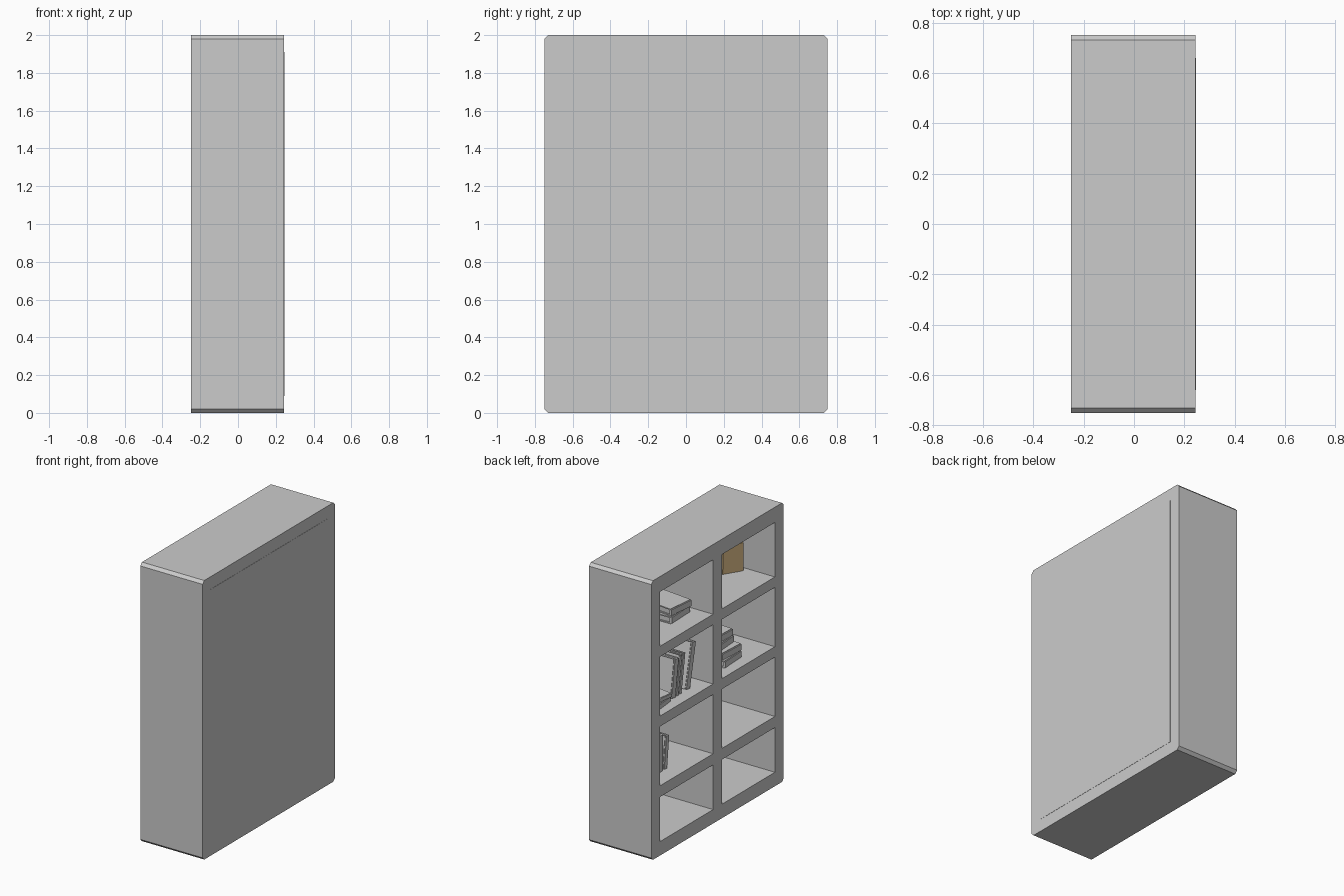
import bpy, bmesh
from math import radians, sin
from mathutils import Matrix, Vector

if "Cube" in bpy.data.objects:
    bpy.data.objects.remove(bpy.data.objects["Cube"])


def add_box(bm, lo, hi):
    size = Vector(hi) - Vector(lo)
    mid = (Vector(hi) + Vector(lo)) / 2
    m = Matrix.Translation(mid) @ Matrix.Diagonal((*size, 1))
    return bmesh.ops.create_cube(bm, size=1, matrix=m)["verts"]


def make_object(name, bm, mat=None):
    me = bpy.data.meshes.new(name)
    bm.to_mesh(me)
    bm.free()
    ob = bpy.data.objects.new(name, me)
    bpy.context.collection.objects.link(ob)
    if mat:
        me.materials.append(mat)
    return ob


# bookcase body: block with chamfered long edges
bm = bmesh.new()
add_box(bm, (-0.25, -0.75, 0), (0.244, 0.75, 2))
edges = [e for e in bm.edges if abs(e.verts[0].co.x - e.verts[1].co.x) > 0.1]
bmesh.ops.bevel(bm, geom=edges, offset=0.02, segments=1, affect='EDGES')
frame = make_object("bookcase_frame", bm)

# eight compartments cut into the open side
rows = [(0.10, 0.42), (0.50, 0.925), (1.0, 1.425), (1.5, 1.89)]
bm = bmesh.new()
for z0, z1 in rows:
    for y0, y1 in ((-0.65, -0.05), (0.05, 0.65)):
        add_box(bm, (-0.4, y0, z0), (0.4, y1, z1))
cutter = make_object("compartment_cutter", bm)
cutter.hide_render = True
mod = frame.modifiers.new("compartments", 'BOOLEAN')
mod.operation = 'DIFFERENCE'
mod.solver = 'EXACT'
mod.object = cutter
bpy.context.view_layer.objects.active = frame
bpy.ops.object.modifier_apply(modifier=mod.name)
bpy.data.objects.remove(cutter, do_unlink=True)

# thin back panel
bm = bmesh.new()
add_box(bm, (0.232, -0.66, 0.09), (0.2455, 0.66, 1.91))
make_object("back_panel", bm)

tan = bpy.data.materials.new("tan_cover")
tan.diffuse_color = (0.52, 0.37, 0.18, 1)
tan.use_nodes = True
tan.node_tree.nodes["Principled BSDF"].inputs["Base Color"].default_value = tan.diffuse_color


def book(name, x, y, z, w, t, h, lean=0, yaw=0, mat=None):
    """Book with spine at local -x; lean 90 lays it flat."""
    bm = bmesh.new()
    c = min(0.008, t * 0.2)
    for s in (-1, 1):                                   # two covers
        ys = sorted((s * t / 2, s * (t / 2 - c)))
        add_box(bm, (0, ys[0], 0), (w, ys[1], h))
    add_box(bm, (-c, -t / 2 + c / 2, 0), (c, t / 2 - c / 2, h))        # spine
    add_box(bm, (c, -t / 2 + c, 0.008), (w - 0.008, t / 2 - c, h - 0.008))  # pages
    lift = t / 2 * sin(radians(abs(lean)))
    bm.transform(Matrix.Translation((x, y, z + lift))
                 @ Matrix.Rotation(radians(yaw), 4, 'Z')
                 @ Matrix.Rotation(radians(lean), 4, 'X'))
    make_object(name, bm, mat)


# flat stack, top left compartment
book("flat_book_low", -0.11, 0.33, 1.5, 0.29, 0.05, 0.22, 90, 2)
book("flat_book_high", -0.10, 0.32, 1.55, 0.27, 0.05, 0.20, 90, -6)
book("flat_book_side", 0.0, 0.58, 1.5, 0.2, 0.04, 0.16, 90, 4)

# leaning row and loose book, third compartment on the left
for i, (y, t, h, lean) in enumerate([(0.215, 0.05, 0.32, 12), (0.30, 0.03, 0.28, 9),
                                     (0.335, 0.03, 0.28, 9), (0.38, 0.05, 0.27, 8)]):
    book(f"leaning_book_{i}", -0.16, y, 1.0, 0.22, t, h, lean)
book("loose_book_low", -0.19, 0.60, 1.0, 0.25, 0.04, 0.17, 90, 6)
book("loose_book_high", -0.17, 0.59, 1.04, 0.22, 0.03, 0.15, 90, -8)

# upright row, second compartment on the left
for i, (t, h) in enumerate([(0.04, 0.23), (0.05, 0.26), (0.04, 0.24), (0.05, 0.25)]):
    book(f"upright_book_{i}", -0.125, 0.42 + i * 0.055, 0.5, 0.21, t, h, 6 if i < 1 else 1)

# tan books, top right compartment
book("tan_book_front", -0.01, -0.615, 1.5, 0.14, 0.035, 0.2, 0, 58, tan)
for i in range(3):
    book(f"tan_book_{i}", 0.055, -0.5 + i * 0.055, 1.5, 0.15, 0.045, 0.2, 3, 0, tan)

# stack of flat books, third compartment on the right
for i, (dx, w, h, yaw) in enumerate([(0, 0.3, 0.2, 3), (0.02, 0.28, 0.2, -3),
                                     (0.05, 0.26, 0.19, 4), (0.07, 0.25, 0.18, -2)]):
    book(f"stacked_book_{i}", -0.17 + dx, -0.19, 1.0 + i * 0.05, w, 0.05, h, 90, yaw)
